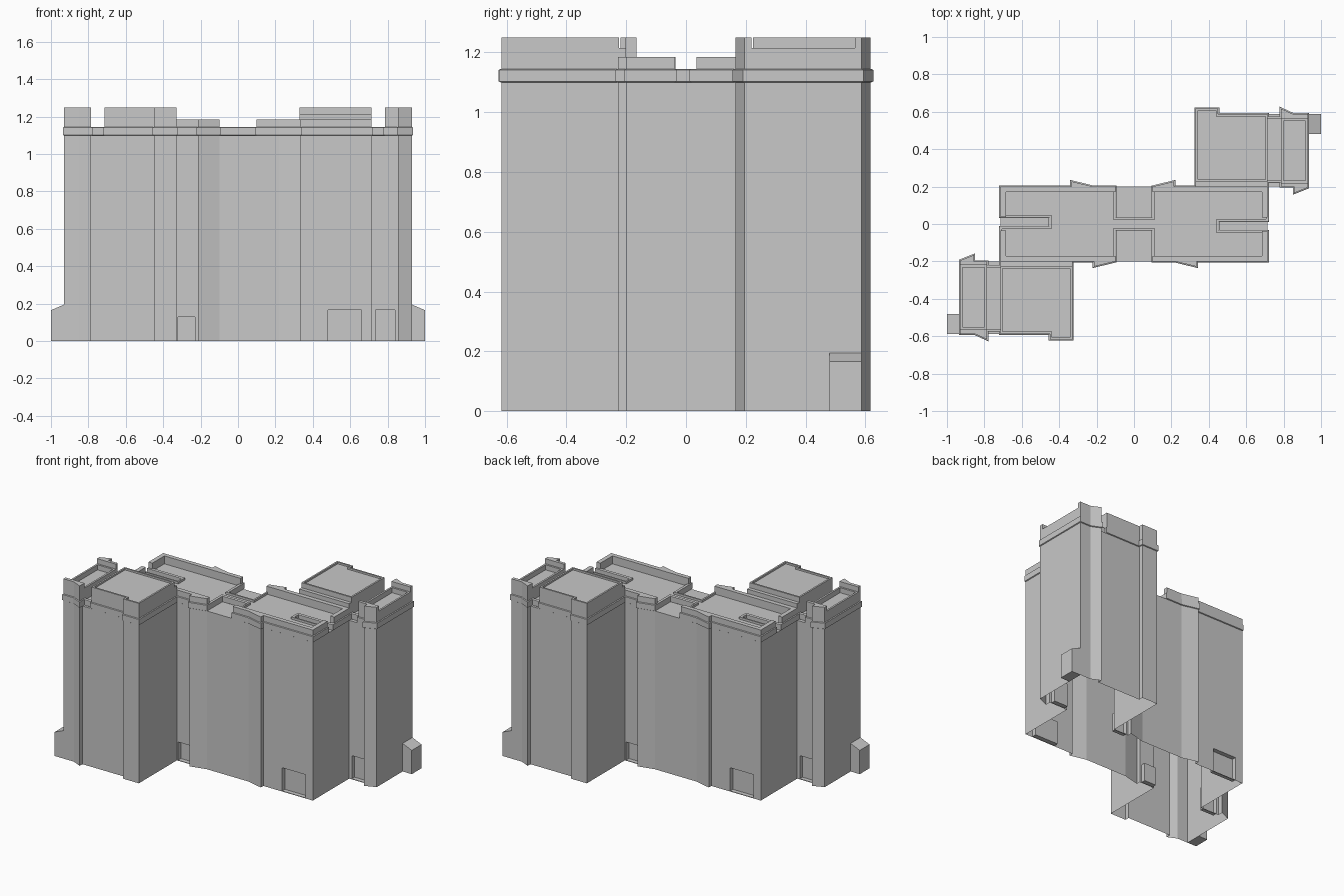
import bpy, bmesh
from mathutils import Vector, Matrix

if "Cube" in bpy.data.objects:
    bpy.data.objects.remove(bpy.data.objects["Cube"])

grey = bpy.data.materials.new("concrete_grey")
grey.diffuse_color = (0.58, 0.58, 0.58, 1)
grey.use_nodes = True
grey.node_tree.nodes["Principled BSDF"].inputs["Base Color"].default_value = grey.diffuse_color


def finish(name, bm, rotated=False):
    bmesh.ops.recalc_face_normals(bm, faces=bm.faces)
    me = bpy.data.meshes.new(name)
    bm.to_mesh(me)
    bm.free()
    me.materials.append(grey)
    ob = bpy.data.objects.new(name, me)
    bpy.context.collection.objects.link(ob)
    if rotated:
        me.transform(Matrix.Rotation(3.14159265, 4, 'Z'))
    return ob


def offset(pts, d):
    """Move a counter-clockwise outline outward by d (mitred)."""
    out = []
    for i, p in enumerate(pts):
        p = Vector(p)
        a = (p - Vector(pts[i - 1])).normalized()
        b = (Vector(pts[(i + 1) % len(pts)]) - p).normalized()
        na, nb = Vector((a.y, -a.x)), Vector((b.y, -b.x))
        m = na + nb
        out.append(tuple(p + m * (d / max(0.6, 1 + na.dot(nb)))))
    return out


def prism(name, pts, z0, z1, rotated=False, rim=0, floor=0, bulge=0):
    """Extruded outline; rim makes the top a sunken tray, bulge a chamfered band."""
    bm = bmesh.new()
    loops = [(pts, z0), (pts, z1)]
    if bulge:
        wide = offset(pts, bulge)
        loops[1:1] = [(wide, z0 + .003), (wide, z1 - .003)]
    if rim:
        inner = offset(pts, -rim)
        loops += [(inner, z1), (inner, floor)]
    rings = [[bm.verts.new((x, y, z)) for x, y in o] for o, z in loops]
    n = len(pts)
    for lo, hi in zip(rings, rings[1:]):
        for i in range(n):
            j = (i + 1) % n
            bm.faces.new((lo[i], lo[j], hi[j], hi[i]))
    bm.faces.new(rings[0])
    bm.faces.new(rings[-1])
    return finish(name, bm, rotated)


def rect(x0, x1, y0, y1):
    return [(x0, y0), (x1, y0), (x1, y1), (x0, y1)]


def both(pts):
    return pts + [(-x, -y) for x, y in pts]


# Main walls: half outline repeated by a half turn
half = [(.22, -.2), (.335, -.228), (.335, -.2), (.715, -.2), (.715, .2),
        (.855, .2), (.855, .165), (.93, .195), (.93, .588), (.85, .588),
        (.785, .618), (.785, .588), (.45, .588), (.45, .618), (.33, .618),
        (.33, .2), (.215, .2), (.215, .228), (.1, .2)]
body = prism("main_walls", both(half), 0, 1.1)

# Door recesses cut in the walls
cutters = []
for x0, x1, y, h in ((.48, .66, -.2, .165), (.735, .84, .2, .165), (-.32, -.23, -.2, .13)):
    for turn in (False, True):
        cutters.append(prism("door_cutter", rect(x0, x1, y - .03, y + .03), .004, h, turn))
for c in cutters:
    c.hide_render = True
    m = body.modifiers.new("door", 'BOOLEAN')
    m.operation, m.object, m.solver = 'DIFFERENCE', c, 'EXACT'
deps = bpy.context.evaluated_depsgraph_get()
mesh = bpy.data.meshes.new_from_object(body.evaluated_get(deps))
body.modifiers.clear()
body.data = mesh
for c in cutters:
    bpy.data.objects.remove(c)

# The underside is open
bm = bmesh.new()
bm.from_mesh(mesh)
under = [f for f in bm.faces if all(v.co.z < .001 for v in f.verts)]
bmesh.ops.delete(bm, geom=under, context='FACES')
bm.to_mesh(mesh)
bm.free()

# Cornice band, stepping in around the roof recesses, with the roof sunk inside
band = [(.22, -.2), (.335, -.228), (.335, -.2), (.715, -.2),
        (.715, -.038), (.45, -.038), (.45, .018), (.715, .018), (.715, .225),
        (.785, .225), (.785, .2), (.855, .2), (.855, .165), (.93, .195),
        (.93, .588), (.85, .588), (.785, .618), (.785, .57), (.715, .57),
        (.715, .588), (.45, .588), (.45, .618), (.33, .618), (.33, .2),
        (.215, .2), (.215, .228), (.1, .2), (.1, .03), (-.1, .03), (-.1, .2)]
prism("cornice_band", offset(both(band), .001), 1.1, 1.145, False, .01, 1.13, .005)

# Roof parts, each made twice by a half turn
for turn in (False, True):
    z = 1.125
    # Central roof parapets and fins
    for box in (rect(.1, .715, -.2, -.17), rect(.1, .715, .17, .2),
                rect(.685, .715, -.17, -.038), rect(.685, .715, .035, .17)):
        prism("central_parapet", box, z, 1.185, turn)
    prism("front_fin_top", [(.22, -.2), (.335, -.228), (.335, -.2)], z, 1.185, turn)
    prism("back_fin_top", [(.1, .2), (.215, .2), (.215, .228)], z, 1.185, turn)
    # Wing roof with a step towards the centre
    prism("wing_step", rect(.33, .715, .2, .225), z, 1.215, turn)
    prism("wing_roof", [(.33, .225), (.715, .225), (.715, .588), (.45, .588),
                        (.45, .618), (.33, .618)], z, 1.25, turn, .012, 1.238)
    # Outer bay roof with raised ends
    prism("bay_roof", rect(.785, .93, .22, .565), z, 1.215, turn, .013, 1.18)
    prism("bay_front_end", [(.785, .2), (.855, .2), (.855, .165), (.93, .195),
                            (.93, .22), (.785, .22)], z, 1.25, turn)
    prism("bay_back_end", [(.785, .565), (.93, .565), (.93, .588), (.85, .588),
                           (.785, .618)], z, 1.25, turn)
    # Side annex with a sloping top
    annex = prism("side_annex", rect(.93, 1, .48, .588), 0, .165, turn)
    for v in annex.data.vertices:
        if v.co.z > .1 and abs(v.co.x) < .95:
            v.co.z = .195
